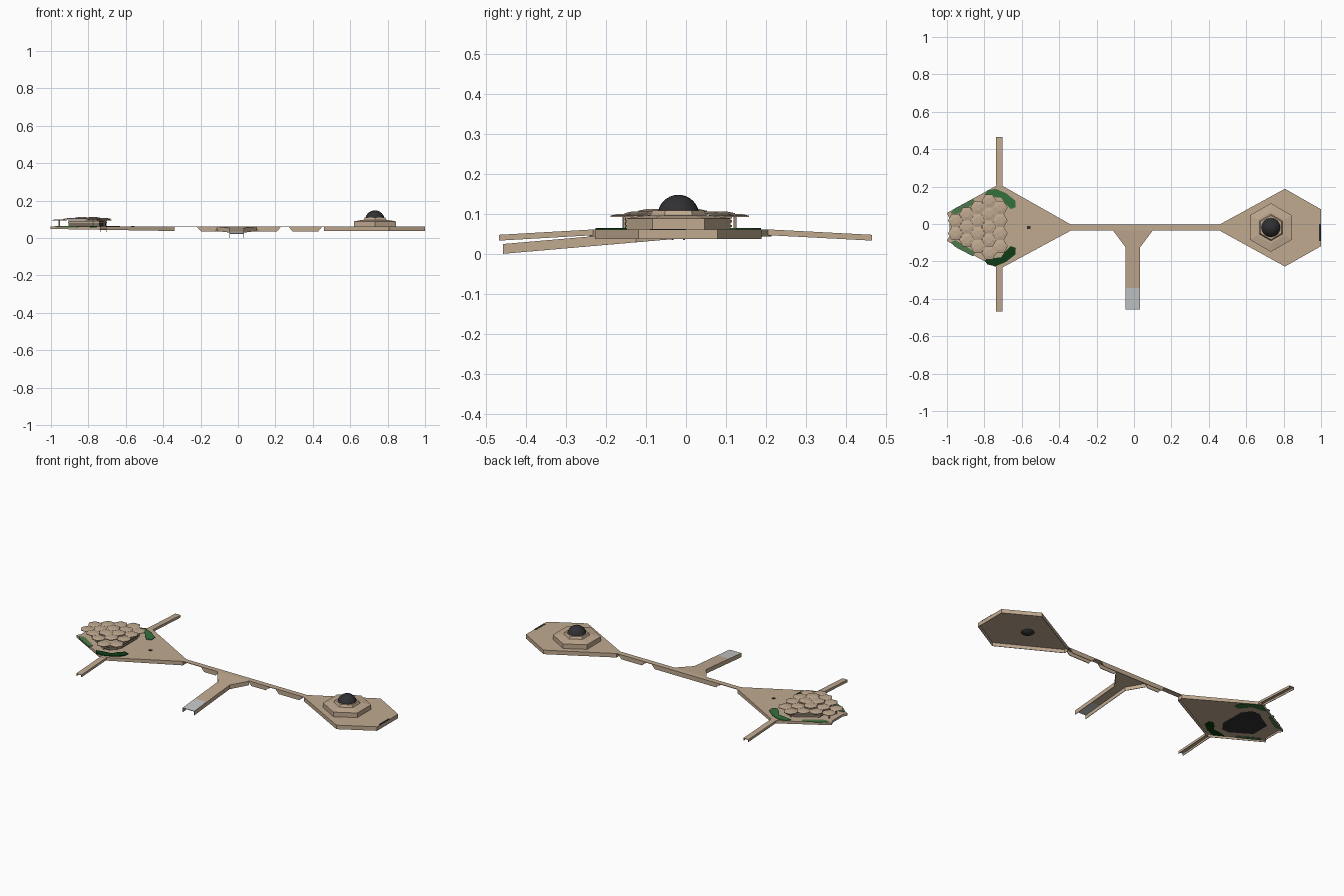
import bpy, math
from mathutils import Vector

if "Cube" in bpy.data.objects:
    bpy.data.objects.remove(bpy.data.objects["Cube"])

def mat(name, r, g, b):
    m = bpy.data.materials.new(name)
    m.diffuse_color = (r, g, b, 1)
    m.use_nodes = True
    m.node_tree.nodes["Principled BSDF"].inputs["Base Color"].default_value = m.diffuse_color
    return m

TAN = mat("tan_concrete", 0.53, 0.40, 0.28)
DARK = mat("dark_dome", 0.03, 0.03, 0.033)
GLASS = mat("pale_glass", 0.55, 0.57, 0.57)
GREEN = mat("lawn_green", 0.035, 0.16, 0.045)
DEEP = mat("deep_green", 0.004, 0.045, 0.008)
SAGE = mat("sage_green", 0.08, 0.19, 0.075)
CY = -0.019          # long axis of the model
TOP = 0.0635         # deck level
T = 0.003            # sheet thickness

def mesh(name, verts, faces, m):
    me = bpy.data.meshes.new(name)
    me.from_pydata(verts, [], faces)
    me.materials.append(m)
    ob = bpy.data.objects.new(name, me)
    bpy.context.collection.objects.link(ob)
    bpy.context.view_layer.objects.active = ob
    ob.select_set(True)
    bpy.ops.object.mode_set(mode='EDIT')
    bpy.ops.mesh.select_all(action='SELECT')
    bpy.ops.mesh.normals_make_consistent(inside=False)
    bpy.ops.object.mode_set(mode='OBJECT')
    ob.select_set(False)
    return ob

def loft(name, low, high, m=TAN):
    n = len(low)
    f = [(i, (i + 1) % n, n + (i + 1) % n, n + i) for i in range(n)]
    return mesh(name, list(low) + list(high), f + [tuple(range(n))[::-1], tuple(range(n, 2 * n))], m)

def prism(name, pts, z0, z1, m=TAN):
    return loft(name, [(x, y, z0) for x, y in pts], [(x, y, z1) for x, y in pts], m)

def skirt(name, path, drop, closed=False, m=TAN):
    """Thin wall hanging below a path of (x, y, ztop); drop(x, y) is its height."""
    n = len(path)
    verts = list(path) + [(x, y, z - drop(x, y)) for x, y, z in path]
    faces = [(i, (i + 1) % n, n + (i + 1) % n, n + i) for i in range(n if closed else n - 1)]
    ob = mesh(name, verts, faces, m)
    s = ob.modifiers.new("thickness", 'SOLIDIFY')
    s.thickness, s.offset = T, 0
    return ob

def sheet(name, pts, m=TAN):
    return loft(name, [(x, y, z - T) for x, y, z in pts], pts, m)

def ngon(cx, cy, r, n=6, start=90):
    return [(cx + r * math.cos(math.radians(start + 360 * i / n)),
             cy + r * math.sin(math.radians(start + 360 * i / n))) for i in range(n)]

def flip(pts):
    return [(x, 2 * CY - y) for x, y in pts]

# West platform: deck and hanging skirt
west = [(-0.34, -0.003), (-0.72, 0.212), (-1.0, 0.058), (-0.985, 0.03),
        (-0.985, -0.065), (-1.0, -0.09), (-0.72, -0.24), (-0.34, -0.035)]
prism("west_deck", west, TOP - T, TOP)
skirt("west_skirt", [(x, y, TOP) for x, y in west], lambda x, y: 0.013 + 0.011 * (x + 1) / 0.66, True)

# East platform
east = [(0.46, -0.003), (0.807, 0.187), (0.998, 0.078), (0.998, -0.118), (0.807, -0.226), (0.46, -0.035)]
prism("east_deck", east, TOP - T, TOP)
skirt("east_skirt", [(x, y, TOP) for x, y in east], lambda x, y: 0.024, True)
prism("east_entry_plate", [(0.988, -0.09), (1.0, -0.09), (1.0, 0.0), (0.988, 0.0)], TOP - 0.002, TOP + 0.001, DARK)

# Stepped hexagonal hall with dome
hx = 0.732
prism("hall_base", ngon(hx, CY, 0.13), TOP, 0.091)
loft("hall_roof", [(x, y, 0.091) for x, y in ngon(hx, CY, 0.13)],
     [(x, y, 0.098) for x, y in ngon(hx, CY, 0.085)])
loft("dome_drum", [(x, y, 0.096) for x, y in ngon(hx, CY, 0.072)],
     [(x, y, 0.111) for x, y in ngon(hx, CY, 0.064)])
bpy.ops.mesh.primitive_uv_sphere_add(segments=24, ring_count=16, radius=0.052, location=(hx, CY, 0.098))
dome = bpy.context.object
dome.name = "dome"
dome.data.materials.append(DARK)
bpy.ops.object.shade_smooth()
dome.select_set(False)

# Bridge with side beams
prism("bridge_deck", [(-0.345, -0.035), (0.465, -0.035), (0.465, -0.003), (-0.345, -0.003)], TOP - T, TOP)
def beam(name, x0, x1, y):
    d, e = 0.002, 0.022
    quad = lambda yy: [(x0, yy, TOP - 0.001), (x1, yy, TOP - 0.001), (x1 - e, yy, 0.037), (x0 + e, yy, 0.037)]
    loft(name, quad(y - d), quad(y + d))
beam("bridge_beam_north", -0.22, 0.23, -0.005)
beam("bridge_beam_west", -0.22, -0.10, -0.033)
beam("bridge_beam_mid", 0.09, 0.23, -0.033)
for y in (-0.005, -0.033):
    beam("bridge_beam_east", 0.27, 0.45, y)

# South ramp with flared head and glass end
def rz(y):
    return TOP + (y + 0.035) * 0.0365 / 0.422
L, R = -0.043, 0.031
def p3(x, y):
    return (x, y, rz(y))
sheet("ramp_head", [p3(-0.11, -0.035), p3(L, -0.125), p3(R, -0.125), p3(0.098, -0.035)])
sheet("ramp_deck", [p3(L, -0.125), p3(L, -0.342), p3(R, -0.342), p3(R, -0.125)])
sheet("ramp_glass_end", [p3(L, -0.342), p3(L, -0.457), p3(R, -0.457), p3(R, -0.342)], GLASS)
for name, a, b in (("ramp_side_west", -0.11, L), ("ramp_side_east", 0.098, R)):
    skirt(name, [p3(a, -0.035), p3(b, -0.125), p3(b, -0.457)], lambda x, y: 0.0245)

# Narrow side arms of the west platform
for name, y0, y1 in (("north_arm", 0.205, 0.465), ("south_arm", -0.23, -0.467)):
    a, b, z1 = -0.736, -0.705, 0.05
    sheet(name + "_deck", [(a, y0, TOP), (b, y0, TOP), (b, y1, z1), (a, y1, z1)])
    for x in (a, b):
        skirt(name + "_side", [(x, y0, TOP), (x, y1, z1)], lambda x, y: 0.0145)

# Planting beds
bed = [(-0.80, 0.155), (-0.785, 0.178), (-0.74, 0.188), (-0.685, 0.165), (-0.635, 0.125),
       (-0.632, 0.09), (-0.66, 0.08), (-0.69, 0.11), (-0.71, 0.14), (-0.76, 0.145)]
small = [(-0.98, 0.06), (-0.955, 0.085), (-0.86, 0.135), (-0.848, 0.115), (-0.90, 0.08), (-0.955, 0.048)]
prism("bed_northeast", bed, 0.059, 0.067, GREEN)
prism("bed_southeast", flip(bed), 0.059, 0.067, DEEP)
prism("bed_northwest", small, 0.059, 0.066, SAGE)
prism("bed_southwest", flip(small), 0.059, 0.066, SAGE)
prism("deck_hatch", ngon(-0.563, CY, 0.012, 4, 45), TOP - 0.001, TOP + 0.002, DARK)

# Pavilion under the canopy: dark glazing between floor bands
half = [(-0.70, 0.06), (-0.74, 0.115), (-0.79, 0.115), (-0.91, 0.04)]
plan = half + flip(half)[::-1]
def grown(k):
    return [(-0.80 + (x + 0.80) * k, CY + (y - CY) * k) for x, y in plan]
prism("pavilion_glazing", grown(0.95), 0.0595, 0.094, DARK)
for z in (0.069, 0.081, 0.091):
    prism("pavilion_band", grown(1.0), z, z + 0.006)

# Canopy: honeycomb of low hexagonal caps, higher in the middle
rad = 0.040
for c, count in enumerate((4, 5, 4, 3, 2)):
    for k in range(count):
        x = -0.715 - 1.5 * rad * c
        y = CY + 0.003 + (k - (count - 1) / 2) * math.sqrt(3) * rad
        d = Vector((x + 0.805, y - CY)).length
        z = 0.107 if d < 0.075 else (0.101 if d < 0.125 else 0.095)
        rim = ngon(x, y, rad * 0.99, 6, 0)
        loft("canopy_cap", [(px, py, z) for px, py in rim],
             [(px, py, z + 0.003) for px, py in rim])
        loft("canopy_crown", [(px, py, z + 0.003) for px, py in rim],
             [(px, py, z + 0.007) for px, py in ngon(x, y, rad * 0.45, 6, 0)])
        if z < 0.1:
            prism("canopy_post", ngon(x, y, 0.004), TOP - 0.001, z + 0.001)

# Rest the lowest edge exactly on the ground
bpy.context.view_layer.update()
low = min((o.matrix_world @ v.co).z for o in bpy.data.objects for v in o.data.vertices)
for o in bpy.data.objects:
    o.location.z -= low
